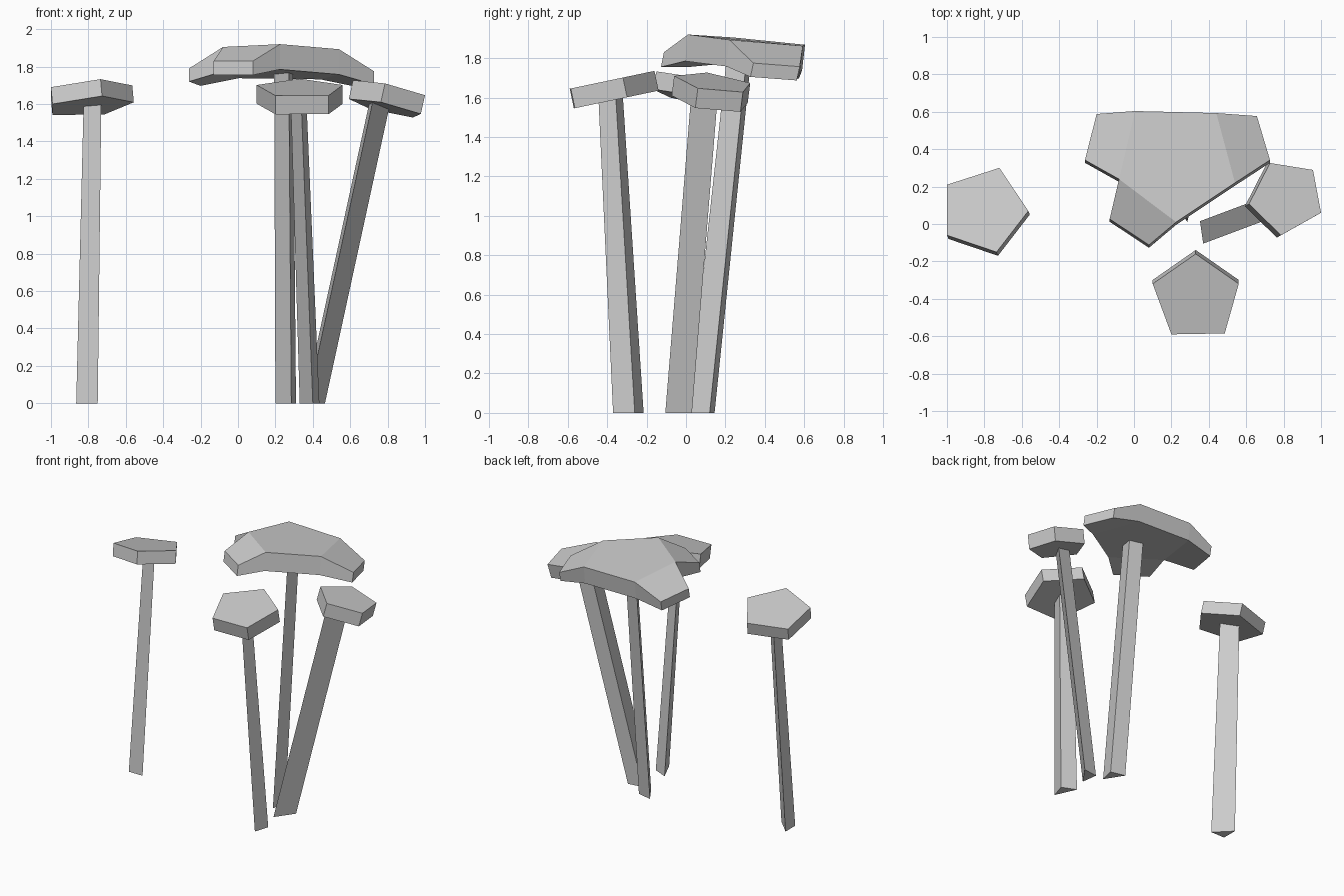
import bpy, bmesh
from mathutils import Vector

if "Cube" in bpy.data.objects:
    bpy.data.objects.remove(bpy.data.objects["Cube"])


def loft(name, bottom, top, caps):
    """Join two matching rings of points with flat sides; caps lists the end faces."""
    bm = bmesh.new()
    low = [bm.verts.new(p) for p in bottom]
    high = [bm.verts.new(p) for p in top]
    n = len(low)
    for i in range(n):
        j = (i + 1) % n
        bm.faces.new((low[i], low[j], high[j], high[i]))
    for cap in caps:
        bm.faces.new([high[i] for i in cap])
        bm.faces.new([low[i] for i in reversed(cap)])
    bmesh.ops.recalc_face_normals(bm, faces=bm.faces)
    mesh = bpy.data.meshes.new(name)
    bm.to_mesh(mesh)
    bm.free()
    bpy.context.collection.objects.link(bpy.data.objects.new(name, mesh))


def trunk(name, base, shift, height, taper):
    """Leaning three-sided trunk."""
    c = sum((Vector(p) for p in base), Vector((0, 0))) / 3
    top = [c + Vector(shift) + (Vector(p) - c) * taper for p in base]
    loft(name, [(x, y, 0) for x, y in base], [(p.x, p.y, height) for p in top], [range(3)])


def small_cap(name, outline, z0, slope, thick):
    """Tilted five-sided slab; z0 is the top height at the first corner."""
    x0, y0 = outline[0]
    a, b = slope
    top = [Vector((x, y, z0 + a * (x - x0) + b * (y - y0))) for x, y in outline]
    down = Vector((a, b, -1)) * thick
    loft(name, [p + down for p in top], top, [range(len(outline))])


# Trunks
trunk("left_trunk", [(-.865, -.07), (-.75, -.07), (-.865, .045)], (.033, .11), 1.62, .82)
trunk("front_trunk", [(.33, -.215), (.40, -.37), (.435, -.26)], (-.06, -.093), 1.62, .8)
trunk("back_trunk", [(.20, .145), (.285, .01), (.31, .12)], (-.012, .19), 1.80, .92)
trunk("right_trunk", [(.353, .015), (.37, -.105), (.465, .03)], (.352, .132), 1.62, 1.0)

# Small tilted caps
small_cap("left_cap", [(-1, -.06), (-.735, -.15), (-.565, .07), (-.72, .30), (-1, .21)],
          1.69, (.087, -.22), .09)
small_cap("front_cap", [(.20, -.59), (.485, -.585), (.56, -.32), (.33, -.16), (.10, -.32)],
          1.645, (0, .21), .1)
small_cap("right_cap", [(.615, .107), (.786, -.06), (1, .06), (.957, .289), (.727, .326)],
          1.727, (-.223, -.127), .1)

# Large cap: a flat centre with three lobes folded down (x, y, top z, thickness)
rim = [(-.262, .342, 1.79, .07), (-.08, .24, 1.905, .13),
       (-.13, .027, 1.83, .075), (.08, -.112, 1.83, .075),
       (.225, .01, 1.92, .135), (.54, .22, 1.893, .135),
       (.727, .342, 1.775, .07), (.657, .577, 1.757, .07),
       (.44, .593, 1.862, .13), (.005, .604, 1.868, .13), (-.20, .588, 1.767, .07)]
loft("large_cap",
     [(x, y - .015, z - t) for x, y, z, t in rim],
     [(x, y, z) for x, y, z, t in rim],
     [(1, 4, 5, 8, 9), (0, 1, 9, 10), (1, 2, 3, 4), (5, 6, 7, 8)])
